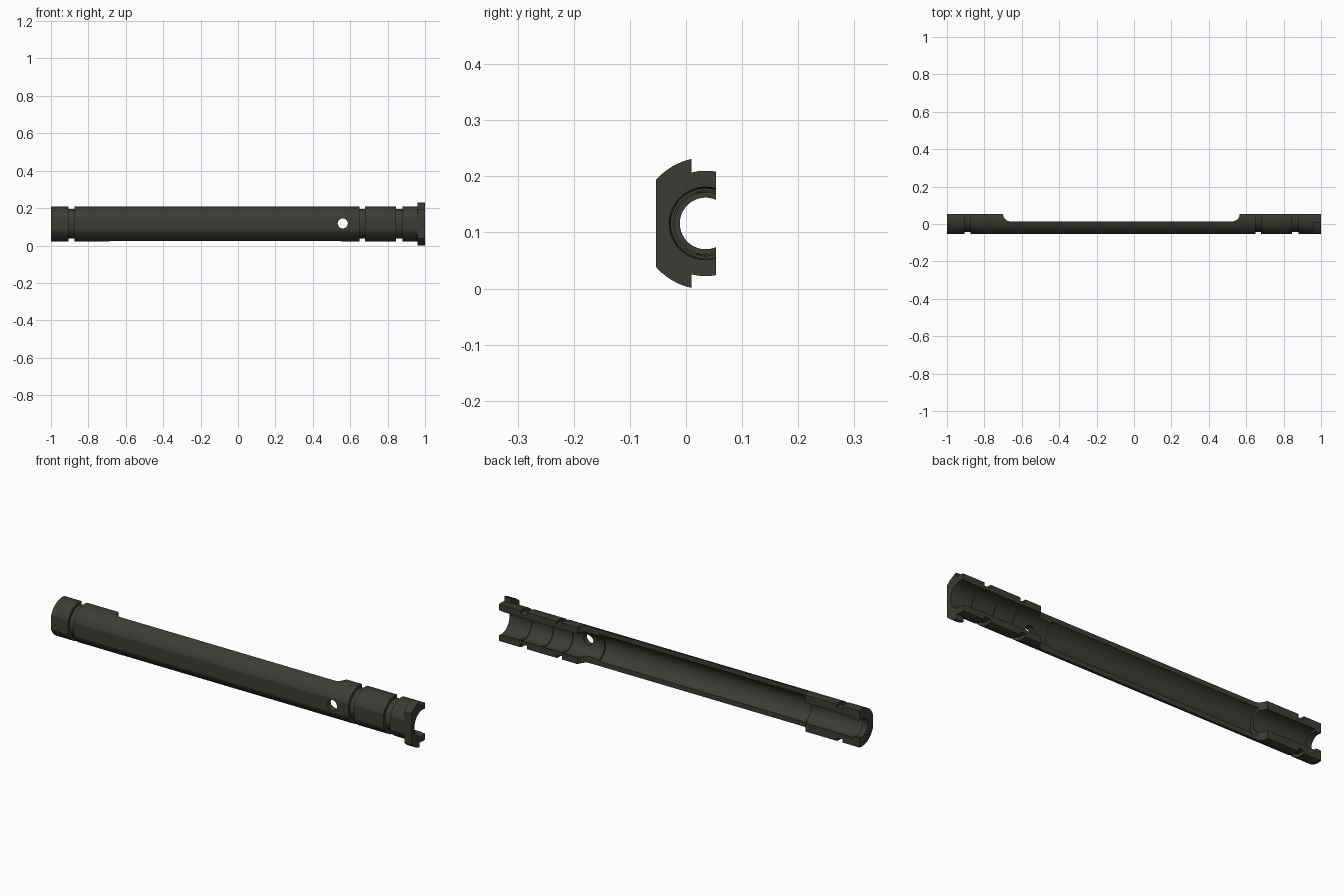
import bpy, bmesh, math
from mathutils import Vector, Matrix

if "Cube" in bpy.data.objects:
    bpy.data.objects.remove(bpy.data.objects["Cube"])

AY, AZ = 0.035, 0.116        # tube axis
FRONT, BACK, MID = -0.0535, 0.0535, 0.014

mat = bpy.data.materials.new("dark olive metal")
mat.diffuse_color = (0.045, 0.045, 0.036, 1)
mat.use_nodes = True
mat.node_tree.nodes["Principled BSDF"].inputs["Base Color"].default_value = mat.diffuse_color


def make(name, bm):
    bmesh.ops.recalc_face_normals(bm, faces=bm.faces)
    me = bpy.data.meshes.new(name)
    bm.to_mesh(me)
    bm.free()
    ob = bpy.data.objects.new(name, me)
    bpy.context.collection.objects.link(ob)
    me.materials.append(mat)
    return ob


def revolve(name, profile, n=64):
    """Closed (x, radius) outline turned around the tube axis."""
    bm = bmesh.new()
    rings = []
    for i in range(n):
        a = 2 * math.pi * (i + 0.5) / n
        rings.append([bm.verts.new((x, AY + r * math.cos(a), AZ + r * math.sin(a)))
                      for x, r in profile])
    m = len(profile)
    for i in range(n):
        p, q = rings[i], rings[(i + 1) % n]
        for j in range(m):
            k = (j + 1) % m
            bm.faces.new((p[j], p[k], q[k], q[j]))
    return make(name, bm)


def prism(name, outline):
    """Plan outline (x, y) extruded upwards through the tube."""
    bm = bmesh.new()
    f = bm.faces.new([bm.verts.new((x, y, -0.2)) for x, y in outline])
    ext = bmesh.ops.extrude_face_region(bm, geom=[f])
    bmesh.ops.translate(bm, vec=(0, 0, 0.7),
                        verts=[v for v in ext["geom"] if isinstance(v, bmesh.types.BMVert)])
    return make(name, bm)


def cut(ob, cutter):
    mod = ob.modifiers.new("cut", 'BOOLEAN')
    mod.operation = 'DIFFERENCE'
    mod.solver = 'EXACT'
    mod.object = cutter
    bpy.context.view_layer.objects.active = ob
    bpy.ops.object.modifier_apply(modifier=mod.name)
    bpy.data.objects.remove(cutter)


def slab(y0, y1):
    return prism("cutter", [(-1.2, y0), (1.2, y0), (1.2, y1), (-1.2, y1)])


# Tube: outside with three ring grooves, inside with stepped bore and ribs
R, G = 0.094, 0.078
outer = [(-1, R)]
for a, b in ((-0.905, -0.875), (0.65, 0.68), (0.845, 0.88)):
    outer += [(a, R), (a, G), (b, G), (b, R)]
outer += [(1, R)]
inner = [(1, 0.065), (0.97, 0.062)]
for x in (0.88, 0.76, 0.65):
    inner += [(x + 0.006, 0.062), (x + 0.006, 0.058), (x - 0.006, 0.058), (x - 0.006, 0.062)]
inner += [(0.47, 0.062), (0.47, 0.071), (-0.68, 0.071), (-0.68, 0.055),
          (-0.97, 0.055), (-0.97, 0.046), (-1, 0.046)]
tube = revolve("half_tube", outer + inner)

# Flat front, and open back lowered in the middle with curved ends
cut(tube, slab(-0.3, FRONT))
rad = BACK - MID
steps = [math.radians(90 * i / 8) for i in range(9)]
back = [(-1.2, 0.4), (-1.2, BACK)]
back += [(-0.70 + rad * (1 - math.cos(t)), BACK - rad * math.sin(t)) for t in steps]
back += [(0.565 - rad * (1 - math.cos(t)), BACK - rad * math.sin(t)) for t in reversed(steps)]
back += [(1.2, BACK), (1.2, 0.4)]
cut(tube, prism("cutter", back))

# Round pin hole through the front wall
bm = bmesh.new()
bmesh.ops.create_cone(bm, cap_ends=True, segments=32, radius1=0.027, radius2=0.027, depth=0.4,
                      matrix=Matrix.Translation((0.56, 0, 0.118)) @ Matrix.Rotation(math.pi / 2, 4, 'X'))
cut(tube, make("cutter", bm))

# End flange: cut-off disc around the right end
flange = revolve("end_flange", [(0.96, 0.0675), (0.96, 0.1177), (1, 0.1177), (1, 0.0675)])
cut(flange, slab(-0.3, FRONT))
cut(flange, slab(0.01, 0.4))

for ob in (tube, flange):
    bpy.ops.object.select_all(action='DESELECT')
    ob.select_set(True)
    bpy.context.view_layer.objects.active = ob
    bpy.ops.object.shade_smooth_by_angle(angle=math.radians(25))
